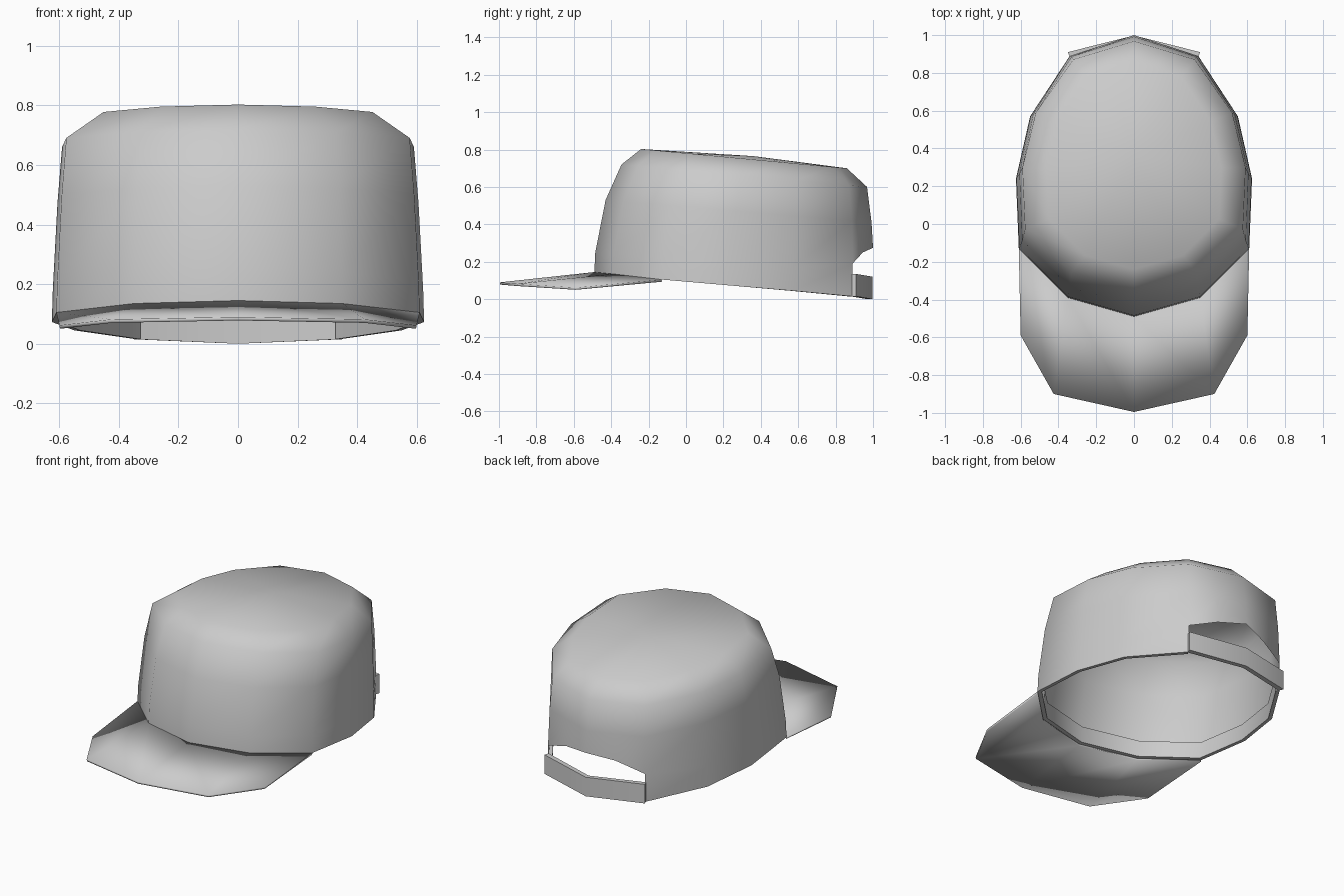
import bpy, bmesh, math

if "Cube" in bpy.data.objects:
    bpy.data.objects.remove(bpy.data.objects["Cube"])

# half outline of the rim (x, y, z), from front centre to back centre
HALF = [(0, -.49, .145), (.35, -.39, .135), (.61, -.13, .105), (.625, .24, .073),
        (.55, .57, .045), (.34, .89, .015), (.17, .945, .008), (0, 1.0, .003)]
RIM = HALF + [(-x, y, z) for x, y, z in HALF[-2:0:-1]]
N = len(RIM)
# heights of the second ring; the last values form the arch over the opening
ARCH = [.25, .24, .21, .18, .17, .19, .25, .275]
OPENING = (5, 6, 7, 8)


def finish(name, bm, angle=50):
    bmesh.ops.recalc_face_normals(bm, faces=bm.faces[:])
    me = bpy.data.meshes.new(name)
    bm.to_mesh(me)
    bm.free()
    ob = bpy.data.objects.new(name, me)
    bpy.context.collection.objects.link(ob)
    bpy.ops.object.select_all(action='DESELECT')
    ob.select_set(True)
    bpy.context.view_layer.objects.active = ob
    bpy.ops.object.shade_smooth_by_angle(angle=math.radians(angle))
    return ob


def ring(bm, xs, y0, y1, zfun):
    """Rim outline rescaled to width factor xs and length y0..y1."""
    out = []
    for i, (x, y, z) in enumerate(RIM):
        t = (y + .49) / 1.49
        out.append(bm.verts.new((x * xs, y0 + (y1 - y0) * t, zfun(i, t, z))))
    return out


def bridge(bm, a, b, skip=()):
    for i in range(len(a)):
        if i not in skip:
            j = (i + 1) % len(a)
            bm.faces.new((a[i], a[j], b[j], b[i]))


# crown: stacked rings closed by a fan on top, open at the back
bm = bmesh.new()
rings = [
    ring(bm, 1, -.49, 1.0, lambda i, t, z: z),
    ring(bm, .995, -.485, 1.0, lambda i, t, z: ARCH[min(i, N - i)]),
    ring(bm, .97, -.43, .992, lambda i, t, z: .53 - .12 * t),
    ring(bm, .945, -.345, .968, lambda i, t, z: .72 - .12 * t),
    ring(bm, .74, -.24, .86, lambda i, t, z: .803 - .103 * t),
]
bridge(bm, rings[0], rings[1], OPENING)
for a, b in zip(rings[1:], rings[2:]):
    bridge(bm, a, b)
top = bm.verts.new((0, .36, .765))
for i in range(N):
    bm.faces.new((rings[-1][i], rings[-1][(i + 1) % N], top))
bmesh.ops.delete(bm, geom=[v for v in bm.verts if not v.link_faces], context='VERTS')
finish("crown", bm, 60)

# sweatband: strip folded up inside the rim
bm = bmesh.new()
edge = ring(bm, 1, -.49, 1.0, lambda i, t, z: z)
low = ring(bm, .965, -.465, .975, lambda i, t, z: z)
high = ring(bm, .965, -.46, .97, lambda i, t, z: z + .1)
bridge(bm, edge, low, OPENING)
bridge(bm, low, high, OPENING)
bmesh.ops.delete(bm, geom=[v for v in bm.verts if not v.link_faces], context='VERTS')
finish("sweatband", bm)

# bill: curved plate from the front of the rim to the outer edge
outer = [(-.6, -.59, .062), (-.425, -.9, .082), (0, -.995, .09), (.425, -.9, .082), (.6, -.59, .062)]
inner = [RIM[i] for i in (-2, -1, 0, 1, 2)]
bm = bmesh.new()
a = [bm.verts.new(p) for p in inner]
b = [bm.verts.new(p) for p in outer]
for i in range(4):
    bm.faces.new((a[i], b[i], b[i + 1], a[i + 1]))
bmesh.ops.recalc_face_normals(bm, faces=bm.faces[:])
up = sum(f.normal.z for f in bm.faces) > 0
bill = finish("bill", bm)
mod = bill.modifiers.new("thickness", 'SOLIDIFY')
mod.thickness = .012
mod.offset = -1 if up else 1

# strap: bent bar across the back opening
bm = bmesh.new()
sections = []
for x, y, z in ((-.35, .91, .015), (0, .998, .0), (.35, .91, .015)):
    sections.append([bm.verts.new((x * s, y - d, z + h))
                     for s, d, h in ((1, 0, 0), (1, 0, .12), (.97, .028, .12), (.97, .028, 0))])
for a, b in zip(sections, sections[1:]):
    bridge(bm, a, b)
bm.faces.new(sections[0])
bm.faces.new(sections[-1])
finish("back_strap", bm)
